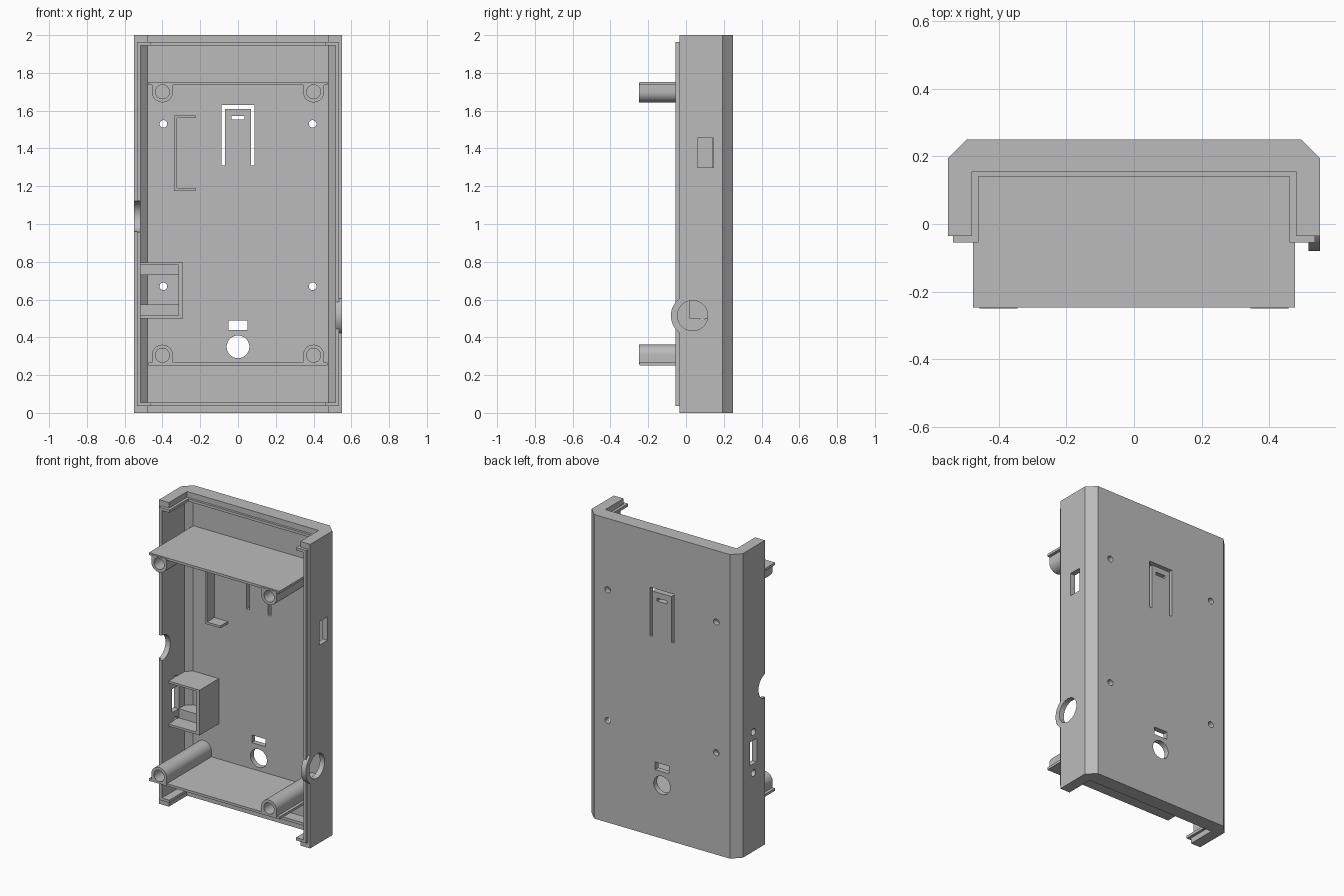
import bpy, bmesh, math
from mathutils import Matrix, Vector

cube = bpy.data.objects.get("Cube")
if cube:
    bpy.data.objects.remove(cube, do_unlink=True)

grey = bpy.data.materials.new("plastic_grey")
grey.use_nodes = True
COLOUR = (0.5, 0.5, 0.5, 1)
grey.diffuse_color = COLOUR
grey.node_tree.nodes["Principled BSDF"].inputs["Base Color"].default_value = COLOUR


def finish(name, bm):
    bmesh.ops.recalc_face_normals(bm, faces=bm.faces)
    mesh = bpy.data.meshes.new(name)
    bm.to_mesh(mesh)
    bm.free()
    mesh.materials.append(grey)
    obj = bpy.data.objects.new(name, mesh)
    bpy.context.collection.objects.link(obj)
    return obj


def prism(name, points, offset):
    """Extrude a flat outline of 3D points along an offset."""
    bm = bmesh.new()
    face = bm.faces.new([bm.verts.new(p) for p in points])
    new = bmesh.ops.extrude_face_region(bm, geom=[face])["geom"]
    verts = [v for v in new if isinstance(v, bmesh.types.BMVert)]
    bmesh.ops.translate(bm, vec=Vector(offset), verts=verts)
    if not face.is_valid or len(bm.faces) < len(points) + 2:
        bm.faces.new([v for v in bm.verts if v not in verts])
    return finish(name, bm)


def box(name, x0, x1, y0, y1, z0, z1):
    outline = [(x0, y0, z0), (x1, y0, z0), (x1, y1, z0), (x0, y1, z0)]
    return prism(name, outline, (0, 0, z1 - z0))


def cylinder(name, axis, a, b, r, start, end):
    """axis 'x': a, b are y, z; axis 'y': a, b are x, z."""
    bm = bmesh.new()
    bmesh.ops.create_cone(bm, cap_ends=True, segments=48, radius1=r, radius2=r, depth=end - start)
    mid = (start + end) / 2
    if axis == 'x':
        m = Matrix.Translation((mid, a, b)) @ Matrix.Rotation(math.pi / 2, 4, 'Y')
    else:
        m = Matrix.Translation((a, mid, b)) @ Matrix.Rotation(math.pi / 2, 4, 'X')
    bmesh.ops.transform(bm, matrix=m, verts=bm.verts)
    return finish(name, bm)


def combine(target, tool, operation='DIFFERENCE'):
    mod = target.modifiers.new("cut", 'BOOLEAN')
    mod.operation, mod.solver, mod.object = operation, 'EXACT', tool
    bpy.context.view_layer.objects.active = target
    bpy.ops.object.modifier_apply(modifier=mod.name)
    bpy.data.objects.remove(tool, do_unlink=True)


def chamfered(name, half, front, back, c, z0, z1):
    """Rectangular section whose two back corners are cut off."""
    right = [(half, front), (half, back - c), (half - c, back)]
    outline = right + [(-x, y) for x, y in reversed(right)]
    return prism(name, [(x, y, z0) for x, y in outline], (0, 0, z1 - z0))


WALL, FLOOR = 0.515, 0.215

# Shell: chamfered body, front lip and cable collar, then hollowed
shell = chamfered("shell", 0.55, -0.035, 0.25, 0.056, 0, 2)
combine(shell, box("lip", -0.535, 0.535, -0.055, 0.05, 0.037, 1.963), 'UNION')
combine(shell, cylinder("collar", 'x', 0.035, 0.515, 0.115, 0.4, 0.55), 'UNION')
combine(shell, chamfered("cavity", WALL, -1, FLOOR, 0.037, 0.055, 1.945))

# Stepped openings in both ends
combine(shell, box("opening", -0.46, 0.46, -1, 0.14, -1, 3))
for z0, z1 in ((-1, 0.037), (1.963, 3)):
    combine(shell, box("step", -0.478, 0.478, -1, 0.155, z0, z1))

# Holes through the back panel
for x in (-0.395, 0.395):
    for z in (0.67, 1.53):
        combine(shell, cylinder("hole", 'y', x, z, 0.02, 0.1, 0.4))
combine(shell, cylinder("hole", 'y', 0, 0.35, 0.06, 0.1, 0.4))
for x0, x1, z0, z1 in ((-0.05, 0.05, 0.44, 0.49), (-0.035, 0.035, 1.552, 1.572)):
    combine(shell, box("slot", x0, x1, 0.1, 0.4, z0, z1))

# U-shaped slot around the spring tongue
tongue_slot = [(-0.088, 1.31), (-0.088, 1.63), (0.088, 1.63), (0.088, 1.31),
               (0.068, 1.31), (0.068, 1.61), (-0.068, 1.61), (-0.068, 1.31)]
combine(shell, prism("slot", [(x, 0.1, z) for x, z in tongue_slot], (0, 0.3, 0)))

# Side wall openings
combine(shell, box("window", 0.45, 0.7, 0.06, 0.145, 1.3, 1.455))
combine(shell, cylinder("cable_hole", 'x', 0.035, 0.515, 0.08, 0.45, 0.7))
combine(shell, cylinder("cable_notch", 'x', -0.05, 1.04, 0.082, -0.7, -0.45))
combine(shell, box("port", -0.7, -0.45, 0.05, 0.12, 0.575, 0.73))
for z in (0.515, 0.785):
    combine(shell, cylinder("port_screw", 'x', 0.085, z, 0.022, -0.7, -0.45))

# Shelves with screw posts, mirrored top and bottom
for label, centre, side in (("upper", 1.7, 1), ("lower", 0.305, -1)):
    z0, z1 = sorted((centre + side * 0.037, centre + side * 0.053))
    box(label + "_shelf", -0.475, 0.475, -0.247, FLOOR + 0.01, z0, z1)
    for hand, x in (("right", -0.4), ("left", 0.4)):
        r = 0.056
        arc = [(x + r * math.cos(math.pi * i / 24), centre - side * r * math.sin(math.pi * i / 24))
               for i in range(25)]
        top = centre + side * 0.045
        outline = arc + [(x - r, top), (x + r, top)]
        post = prism(f"{label}_{hand}_post", [(px, -0.25, pz) for px, pz in outline],
                     (0, FLOOR + 0.26, 0))
        combine(post, cylinder("bore", 'y', x, centre, 0.037, -0.4, 0.19))

# C-shaped bracket on the back panel
bracket = [(-0.225, 1.575), (-0.338, 1.575), (-0.338, 1.175), (-0.225, 1.175),
           (-0.225, 1.19), (-0.322, 1.19), (-0.322, 1.56), (-0.225, 1.56)]
prism("bracket", [(x, 0.138, z) for x, z in bracket], (0, FLOOR - 0.128, 0))

# Port housing against the right wall, with two support blocks
housing = [(-0.52, 0.5), (-0.29, 0.5), (-0.29, 0.797), (-0.52, 0.797),
           (-0.52, 0.783), (-0.315, 0.783), (-0.315, 0.515), (-0.52, 0.515)]
prism("port_housing", [(x, 0.015, z) for x, z in housing], (0, FLOOR - 0.01, 0))
for label, z0, z1 in (("lower", 0.51, 0.575), ("upper", 0.73, 0.79)):
    box(label + "_port_block", -0.52, -0.31, 0.12, FLOOR + 0.005, z0, z1)

# Smooth the round parts, keeping edges sharp
for obj in bpy.context.scene.objects:
    obj.select_set(obj.type == 'MESH')
bpy.ops.object.shade_smooth_by_angle(angle=math.radians(30))
